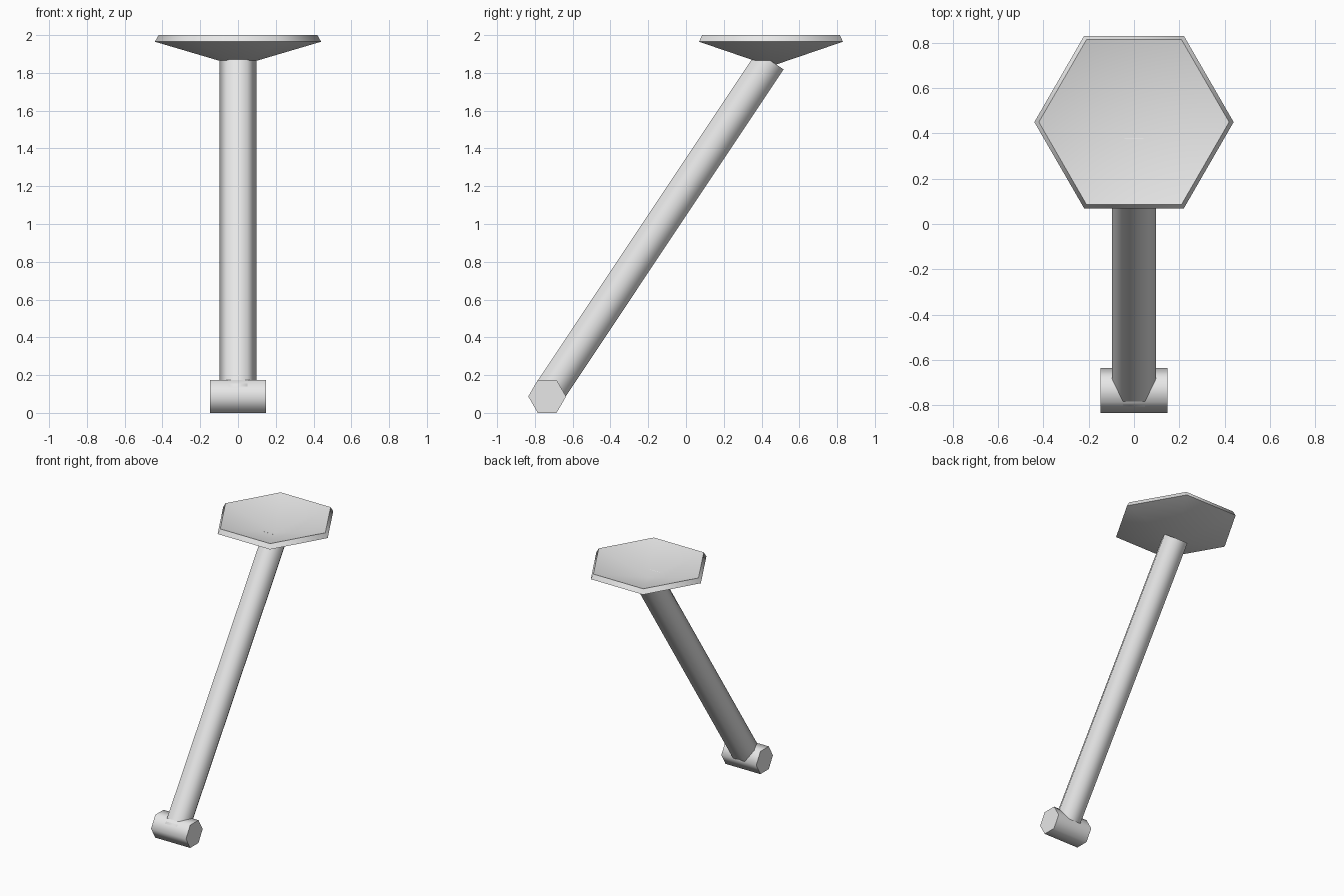
import bpy, bmesh, math
from mathutils import Vector

if "Cube" in bpy.data.objects:
    bpy.data.objects.remove(bpy.data.objects["Cube"])

grey = bpy.data.materials.new("light_grey")
grey.diffuse_color = (0.8, 0.8, 0.8, 1)
grey.use_nodes = True
grey.node_tree.nodes["Principled BSDF"].inputs["Base Color"].default_value = grey.diffuse_color


def finish(obj):
    """Colour a part and smooth it, keeping end and rim edges sharp."""
    obj.data.materials.append(grey)
    bpy.ops.object.select_all(action='DESELECT')
    obj.select_set(True)
    bpy.context.view_layer.objects.active = obj
    bpy.ops.object.shade_smooth_by_angle(angle=math.radians(65))


def hex_bar(name, start, end, radius):
    """Six-sided bar between two points, with corners facing +x/-x or +y/-y."""
    start, end = Vector(start), Vector(end)
    axis = (end - start).normalized()
    corner = Vector((1, 0, 0)) if abs(axis.x) < 0.5 else Vector((0, 1, 0))
    side = axis.cross(corner)
    bm = bmesh.new()
    rings = []
    for p in (start, end):
        rings.append([bm.verts.new(p + radius * (corner * math.cos(a) + side * math.sin(a)))
                      for a in (i * math.pi / 3 for i in range(6))])
    for i in range(6):
        j = (i + 1) % 6
        bm.faces.new((rings[0][i], rings[0][j], rings[1][j], rings[1][i]))
    for ring in rings:
        bm.faces.new(ring)
    bmesh.ops.recalc_face_normals(bm, faces=bm.faces)
    mesh = bpy.data.meshes.new(name)
    bm.to_mesh(mesh)
    bm.free()
    obj = bpy.data.objects.new(name, mesh)
    bpy.context.collection.objects.link(obj)
    finish(obj)


def dish(name, centre_y, profile):
    """Six-sided shell turned from (radius, height) points, closed at both tips."""
    bm = bmesh.new()
    rings = []
    for r, z in profile:
        count = 6 if r > 0 else 1
        rings.append([bm.verts.new((r * math.cos(i * math.pi / 3),
                                    centre_y + r * math.sin(i * math.pi / 3), z))
                      for i in range(count)])
    for a, b in zip(rings, rings[1:]):
        for i in range(6):
            j = (i + 1) % 6
            if len(a) == 1:
                bm.faces.new((a[0], b[j], b[i]))
            elif len(b) == 1:
                bm.faces.new((a[i], a[j], b[0]))
            else:
                bm.faces.new((a[i], a[j], b[j], b[i]))
    bmesh.ops.recalc_face_normals(bm, faces=bm.faces)
    mesh = bpy.data.meshes.new(name)
    bm.to_mesh(mesh)
    bm.free()
    obj = bpy.data.objects.new(name, mesh)
    bpy.context.collection.objects.link(obj)
    finish(obj)


# Crossbar at the foot, slanted pole, hollow six-sided dish
hex_bar("foot_crossbar", (-0.147, -0.735, 0.087), (0.147, -0.735, 0.087), 0.1)
hex_bar("slanted_pole", (0, -0.735, 0.093), (0, 0.446, 1.866), 0.098)
dish("dish", 0.45, [(0, 1.835), (0.44, 1.965), (0.42, 2.0), (0, 1.89)])
